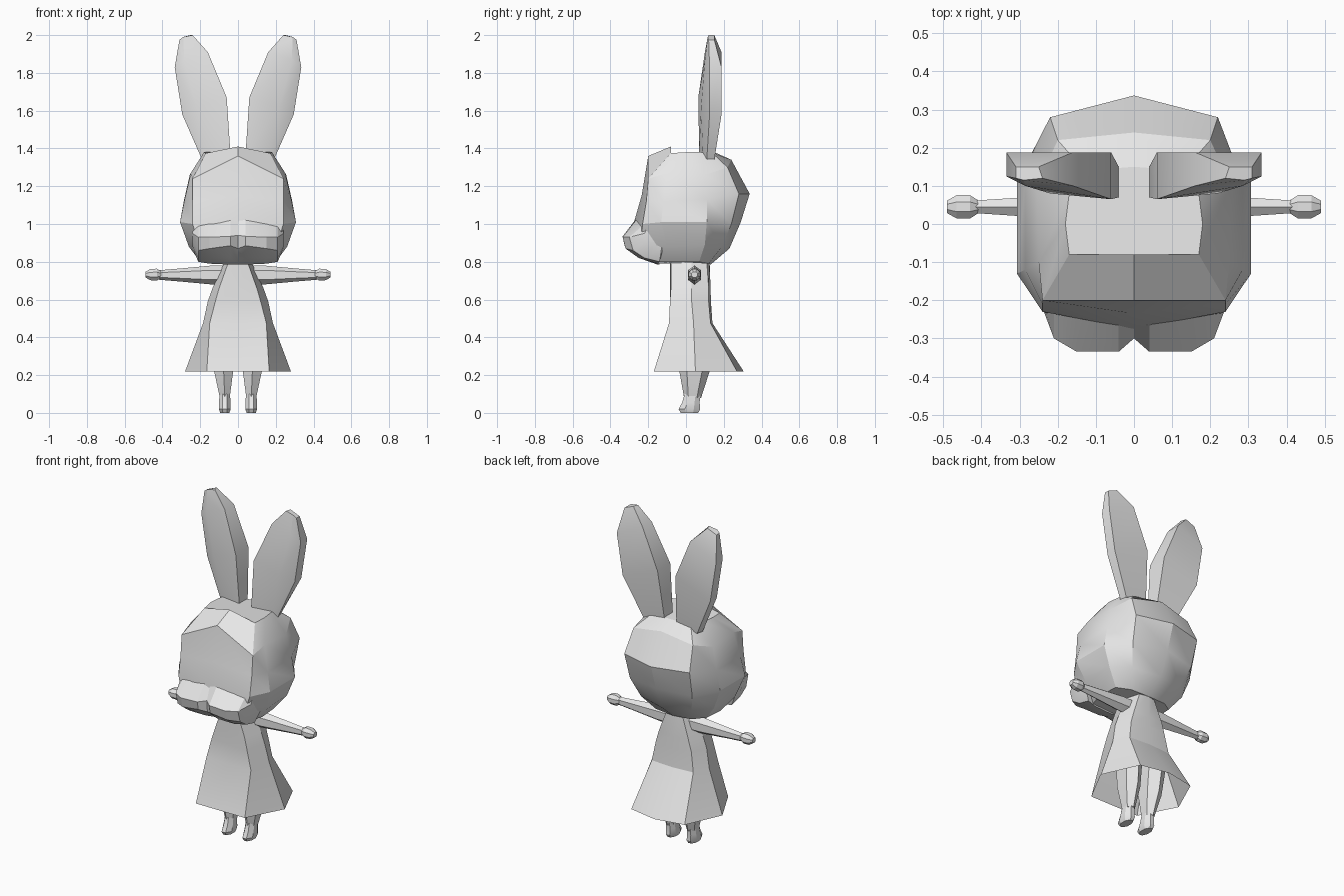
import bpy, bmesh, math

grey = bpy.data.materials.new("plain_grey")
grey.diffuse_color = (0.8, 0.8, 0.8, 1)


def loft(name, rings, caps=(True, True), mirror=False):
    """Skin a stack of closed rings; optionally mirror the part across x = 0."""
    bm = bmesh.new()
    for s in ((1, -1) if mirror else (1,)):
        vs = [[bm.verts.new((s * x, y, z)) for x, y, z in r] for r in rings]
        n = len(vs[0])
        for a, b in zip(vs, vs[1:]):
            for i in range(n):
                j = (i + 1) % n
                bm.faces.new((a[i], a[j], b[j], b[i]))
        for use, ring in zip(caps, (vs[0], vs[-1])):
            if use:
                bm.faces.new(ring)
    bmesh.ops.recalc_face_normals(bm, faces=bm.faces)
    me = bpy.data.meshes.new(name)
    bm.to_mesh(me)
    bm.free()
    me.materials.append(grey)
    ob = bpy.data.objects.new(name, me)
    bpy.context.collection.objects.link(ob)
    bpy.ops.object.select_all(action='DESELECT')
    ob.select_set(True)
    bpy.context.view_layer.objects.active = ob
    bpy.ops.object.shade_smooth_by_angle(angle=math.radians(25))
    return ob


def full(half):
    """Complete a half ring (front centre to back centre) on the other side."""
    return half + [(-x, y, z) for x, y, z in reversed(half[1:-1])]


def oval(cx, cy, cz, a, b, n, axis):
    """Regular ring around the x or z axis with radii a and b."""
    out = []
    for i in range(n):
        t = 2 * math.pi * (i + 0.5) / n
        u, v = a * math.cos(t), b * math.sin(t)
        out.append((cx, cy + u, cz + v) if axis == 'x' else (cx + u, cy + v, cz))
    return out


# Head: half rings from crown to chin
head = [
    [(0, -.08, 1.41), (.17, -.08, 1.375), (.18, 0, 1.38), (.17, .08, 1.38), (.13, .14, 1.375), (0, .15, 1.38)],
    [(0, -.20, 1.36), (.24, -.20, 1.24), (.25, -.10, 1.27), (.255, .10, 1.26), (.20, .22, 1.30), (0, .24, 1.34)],
    [(0, -.235, 1.15), (.24, -.21, 1.12), (.285, -.12, 1.12), (.285, .11, 1.13), (.22, .28, 1.16), (0, .337, 1.16)],
    [(0, -.275, 1.01), (.24, -.23, 1.0), (.307, -.13, 1.01), (.307, .11, 1.01), (.21, .24, 1.0), (0, .29, 1.01)],
    [(0, -.26, .90), (.21, -.24, .90), (.26, -.10, .88), (.26, .10, .89), (.17, .19, .88), (0, .23, .87)],
    [(0, -.15, .79), (.17, -.16, .80), (.20, -.05, .80), (.19, .07, .80), (.12, .12, .79), (0, .13, .785)],
]
loft("head", [full(r) for r in head])

# Muzzle: slices across x, notched at the middle
slices = [
    (0, [(-.27, 1.02), (-.30, .94), (-.295, .87), (-.22, .81), (-.14, .785), (-.13, .95)]),
    (.04, [(-.265, 1.02), (-.335, .935), (-.325, .885), (-.25, .82), (-.15, .785), (-.13, .95)]),
    (.15, [(-.235, 1.01), (-.335, .93), (-.32, .87), (-.25, .82), (-.15, .79), (-.12, .95)]),
    (.21, [(-.22, 1.0), (-.30, .93), (-.28, .86), (-.22, .82), (-.14, .80), (-.11, .95)]),
    (.24, [(-.20, .99), (-.22, .95), (-.21, .91), (-.18, .88), (-.13, .87), (-.10, .95)]),
]
half = [[(x, y, z) for y, z in pts] for x, pts in slices]
loft("muzzle", [[(-x, y, z) for x, y, z in r] for r in reversed(half[1:])] + half)

# Ears: flat back, thick inner edge, ridge at the front
loft("ears", [
    [(.04, .07, 1.37), (.16, .09, 1.35), (.19, .11, 1.34), (.18, .15, 1.34), (.04, .15, 1.37)],
    [(.06, .065, 1.67), (.22, .08, 1.62), (.295, .125, 1.58), (.295, .188, 1.58), (.06, .188, 1.67)],
    [(.16, .10, 1.91), (.285, .10, 1.87), (.335, .125, 1.83), (.335, .188, 1.83), (.16, .188, 1.91)],
    [(.24, .12, 2.0), (.29, .115, 1.99), (.31, .12, 1.975), (.31, .15, 1.975), (.25, .15, 2.0)],
], mirror=True)

# Dress: flared, open at the hem
dress = [
    (.22, [(0, -.17), (.165, -.17), (.28, .05), (.18, .27), (0, .305)]),
    (.475, [(0, -.09), (.15, -.09), (.185, .04), (.14, .13), (0, .14)]),
    (.59, [(0, -.085), (.12, -.085), (.16, .03), (.12, .12), (0, .132)]),
    (.66, [(0, -.085), (.10, -.08), (.135, .03), (.10, .12), (0, .13)]),
    (.80, [(0, -.085), (.05, -.08), (.07, .03), (.05, .11), (0, .125)]),
]
loft("dress", [full([(x, y, z) for x, y in pts]) for z, pts in dress], caps=(False, True))

# Arms: tapering outward
loft("arms", [oval(x, .045, .73, ry, rz, 6, 'x') for x, ry, rz in
              ((.06, .04, .05), (.14, .04, .05), (.30, .028, .035), (.43, .018, .024))], mirror=True)

# Hands: small faceted knobs
loft("hands", [oval(x, .045, .732, ry, rz, 8, 'x') for x, ry, rz in
               ((.405, .016, .018), (.43, .033, .034), (.465, .033, .032), (.49, .018, .016))], mirror=True)

# Legs: tapering down to the ankles
loft("legs", [oval(x, y, z, rx, ry, 6, 'z') for x, y, z, rx, ry in
              ((.08, .06, .42), (.075, .05, .22), (.07, .035, .07)) and
              ((.085, .06, .42, .07, .09), (.076, .045, .22, .058, .08), (.07, .035, .08, .03, .045))],
     mirror=True)

# Feet: pointed toward the front
loft("feet", [oval(.07, y, z, rx, ry, 8, 'z') for y, z, rx, ry in
              ((.018, 0, .026, .05), (.018, .02, .034, .062), (.026, .055, .033, .05),
               (.034, .10, .03, .045))], mirror=True)
